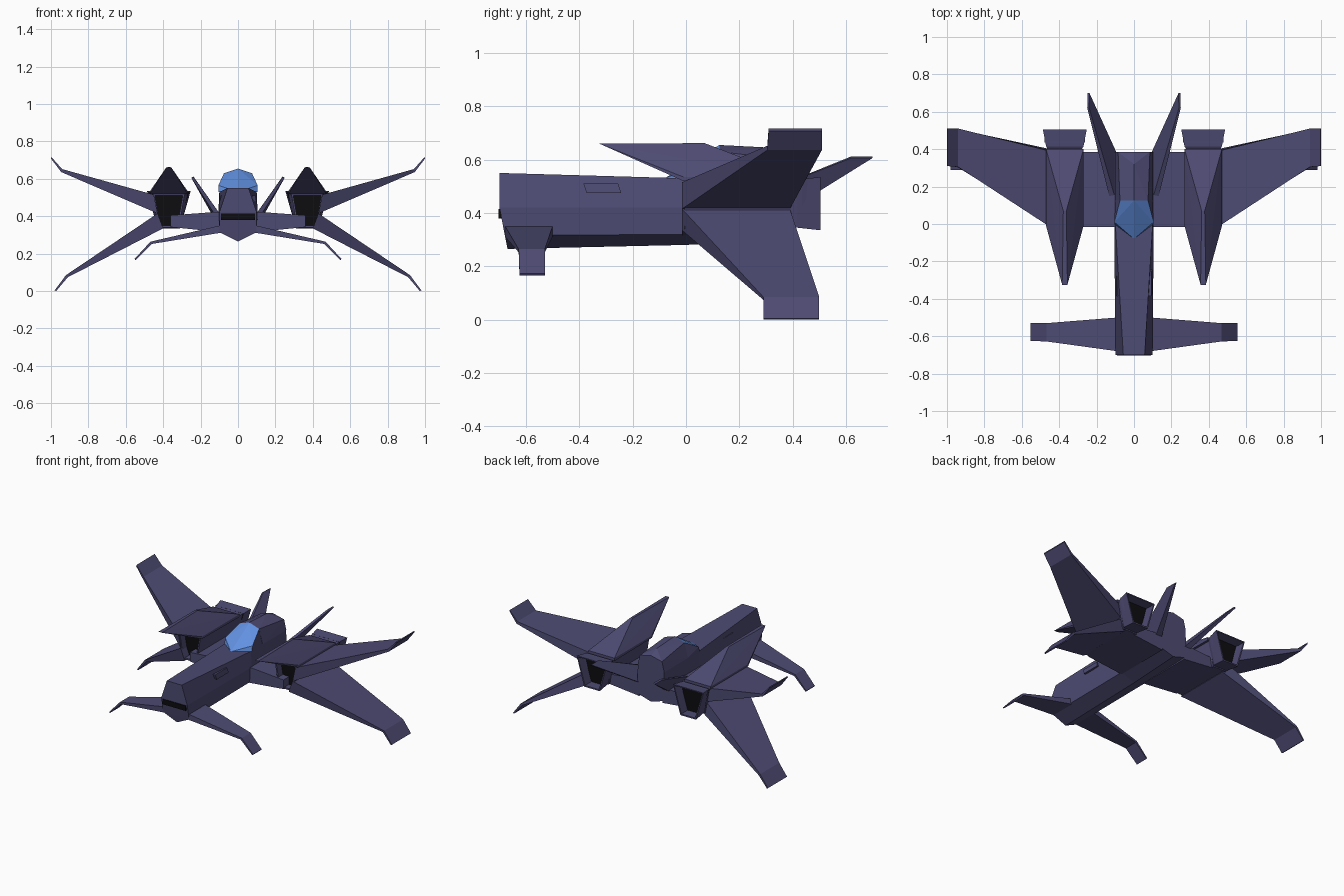
import bpy, bmesh

if "Cube" in bpy.data.objects:
    bpy.data.objects.remove(bpy.data.objects["Cube"])

def material(name, rgb):
    m = bpy.data.materials.new(name)
    m.diffuse_color = (*rgb, 1)
    m.use_nodes = True
    m.node_tree.nodes["Principled BSDF"].inputs["Base Color"].default_value = m.diffuse_color
    return m

HULL = material("dark violet hull", (0.075, 0.07, 0.17))
GLASS = material("blue glass", (0.12, 0.28, 0.75))
BLACK = material("black", (0.004, 0.004, 0.005))

def finish(name, bm, mats, mirror):
    bmesh.ops.recalc_face_normals(bm, faces=bm.faces)
    me = bpy.data.meshes.new(name)
    bm.to_mesh(me)
    bm.free()
    for m in mats:
        me.materials.append(m)
    ob = bpy.data.objects.new(name, me)
    bpy.context.collection.objects.link(ob)
    if mirror:
        ob.modifiers.new("Mirror", 'MIRROR').use_mirror_merge = False
    return ob

def loft_bm(rings):
    """Join equal rings of points, closing both ends with strips."""
    bm = bmesh.new()
    vs = [[bm.verts.new(p) for p in r] for r in rings]
    n = len(rings[0])
    for a, b in zip(vs, vs[1:]):
        for i in range(n):
            j = (i + 1) % n
            bm.faces.new((a[i], a[j], b[j], b[i]))
    for r in (vs[0], vs[-1]):
        for i in range(n // 2):
            f = list(dict.fromkeys((r[i], r[i + 1], r[n - 2 - i], r[n - 1 - i])))
            if len(f) > 2:
                bm.faces.new(f)
    bmesh.ops.recalc_face_normals(bm, faces=bm.faces)
    return bm

def loft(name, rings, mirror=True):
    return finish(name, loft_bm(rings), [HULL], mirror)

def hull(name, pts, mats=(HULL,), mirror=True, rule=None):
    bm = bmesh.new()
    for p in pts:
        bm.verts.new(p)
    res = bmesh.ops.convex_hull(bm, input=bm.verts)
    bmesh.ops.delete(bm, geom=[v for v in bm.verts if not v.link_faces], context='VERTS')
    bmesh.ops.recalc_face_normals(bm, faces=bm.faces)
    if rule:
        bm.normal_update()
        for f in bm.faces:
            f.material_index = rule(f)
    return finish(name, bm, mats, mirror)

def both(pts):
    """Complete a half section that runs from top to bottom."""
    return pts + [(-x, y, z) for x, y, z in reversed(pts) if x > 0]

def blade(name, stations):
    """Wing from stations (x_top, x_bottom, y_front, y_back, z_top, z_bottom)."""
    return loft(name, [[(xt, yf, zt), (xt, yb, zt), (xb, yb, zb), (xb, yf, zb)]
                       for xt, xb, yf, yb, zt, zb in stations])

# Fuselage with a chamfered chin
loft("fuselage", [
    both([(0.057, -0.70, 0.55), (0.10, -0.70, 0.42), (0.10, -0.68, 0.315), (0, -0.67, 0.265)]),
    both([(0.10, 0.0, 0.53), (0.105, 0.0, 0.42), (0.10, 0.0, 0.32), (0, 0.0, 0.28)]),
    both([(0.10, 0.385, 0.53), (0.105, 0.385, 0.42), (0.10, 0.385, 0.33), (0, 0.385, 0.30)]),
], mirror=False)

# Nose slot and side vents
hull("nose_slot", [(s * 0.09, y, z) for s in (-1, 1) for y in (-0.703, -0.68)
                   for z in (0.38, 0.415)], (BLACK,), False)
hull("side_vent", [(x, y + s, z) for y in (-0.385, -0.255)
                   for x, z, s in ((0.07, 0.51, 0), (0.093, 0.51, 0),
                                   (0.07, 0.475, 0.012), (0.099, 0.475, 0.012))])

# Canopy glass, with hull-coloured side panels, and the spine behind it
hull("canopy", both([(0.075, 0.125, 0.63), (0.105, 0.01, 0.565), (0.105, 0.0, 0.53),
                     (0.10, 0.125, 0.53), (0, -0.08, 0.53)]) + [(0, 0.125, 0.655)],
     (GLASS, HULL), False,
     lambda f: 1 if abs(f.normal.x) > 0.9 or f.normal.y > 0.9 or f.normal.z < -0.9 else 0)
hull("spine", both([(0.075, 0.125, 0.63), (0.102, 0.125, 0.53), (0.085, 0.385, 0.60),
                    (0.102, 0.385, 0.53)]) + [(0, 0.125, 0.655), (0, 0.32, 0.645), (0, 0.385, 0.62)],
     mirror=False)

# Stub wing joining fuselage and engines
blade("stub_wing", [(0.09, 0.09, -0.015, 0.385, 0.425, 0.315),
                    (0.36, 0.36, -0.015, 0.385, 0.405, 0.342)])

# Main wings with bent tips
blade("upper_wing", [(0.45, 0.43, -0.015, 0.39, 0.515, 0.415),
                     (0.94, 0.945, 0.305, 0.51, 0.652, 0.636),
                     (0.998, 1.0, 0.31, 0.51, 0.717, 0.708)])
blade("lower_wing", [(0.43, 0.40, -0.015, 0.39, 0.415, 0.335),
                     (0.92, 0.91, 0.29, 0.50, 0.085, 0.074),
                     (0.98, 0.972, 0.29, 0.50, 0.004, 0.0)])

# Small front wings
blade("front_wing", [(0.09, 0.09, -0.68, -0.50, 0.352, 0.312),
                     (0.468, 0.46, -0.628, -0.53, 0.264, 0.252),
                     (0.553, 0.548, -0.625, -0.53, 0.172, 0.165)])

# Tail fins leaning out and back
loft("tail_fin", [
    [(0.095, 0.12, 0.41), (0.095, 0.385, 0.41), (0.14, 0.385, 0.41), (0.125, 0.12, 0.41)],
    [(0.24, 0.62, 0.612), (0.238, 0.70, 0.612), (0.248, 0.70, 0.606), (0.25, 0.62, 0.606)],
])

# Engine cowl: a pointed wedge over each engine
CX = 0.37
hull("engine_cowl", [(CX + s * w, y, z) for s in (-1, 1) for w, y, z in (
    (0.014, -0.325, 0.66), (0.008, 0.07, 0.662), (0.10, -0.01, 0.535),
    (0.10, -0.01, 0.52), (0.10, 0.40, 0.535), (0.10, 0.40, 0.515))])

def duct(name, sections, at_front, rim, depth, dark_walls):
    """Trapezoid duct from (y, top_half, bottom_half, z_top, z_bottom), opened at one end."""
    bm = loft_bm([[(CX - t, y, zt), (CX + t, y, zt), (CX + b, y, zb), (CX - b, y, zb)]
                  for y, t, b, zt, zb in sections])
    bm.normal_update()
    key = lambda f: f.calc_center_median().y
    face = min(bm.faces, key=key) if at_front else max(bm.faces, key=key)
    bmesh.ops.inset_region(bm, faces=[face], thickness=rim)
    old = set(bm.faces)
    res = bmesh.ops.extrude_discrete_faces(bm, faces=[face])
    floor = res["faces"][0]
    for v in floor.verts:
        v.co.y += depth if at_front else -depth
    # bridge the rim down to the floor
    edges = [e for e in bm.edges if len(e.link_faces) == 1]
    walls = bmesh.ops.bridge_loops(bm, edges=edges)["faces"]
    floor.material_index = 1
    for f in walls:
        f.material_index = 1 if dark_walls else 0
    return finish(name, bm, [HULL, BLACK], True)

# Engine body with intake, and flared nozzle
duct("engine_intake", [(-0.005, 0.085, 0.055, 0.52, 0.34), (0.40, 0.085, 0.055, 0.52, 0.34)],
     True, 0.014, 0.05, True)
duct("engine_nozzle", [(0.39, 0.085, 0.05, 0.51, 0.35), (0.415, 0.10, 0.055, 0.525, 0.345),
                       (0.505, 0.117, 0.06, 0.535, 0.335)], False, 0.012, 0.07, False)
